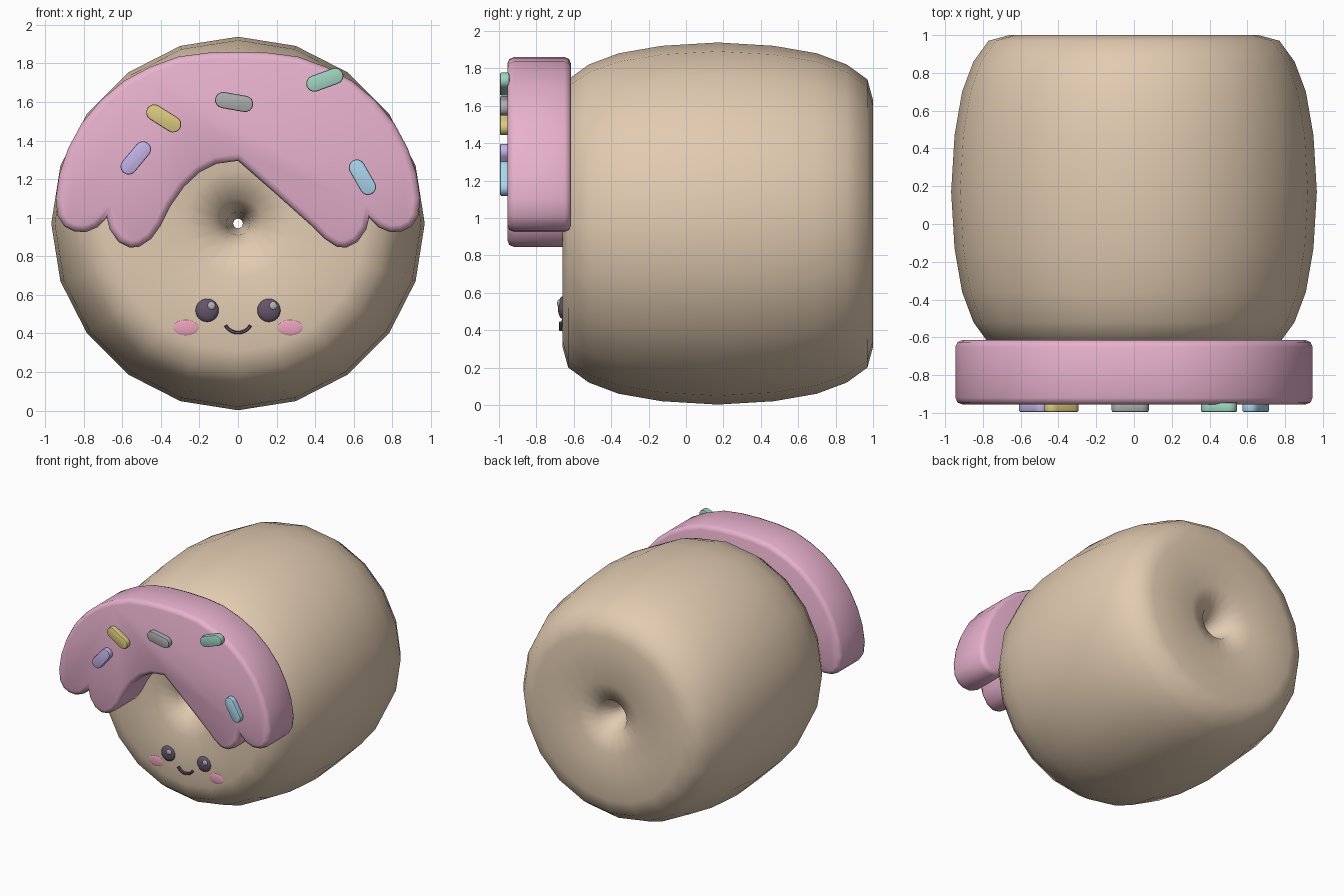
import bpy, bmesh
from math import sin, cos, pi, radians

if "Cube" in bpy.data.objects:
    bpy.data.objects.remove(bpy.data.objects["Cube"])

CZ = 0.97  # height of the doughnut axis


def mat(name, col):
    m = bpy.data.materials.new(name)
    m.diffuse_color = (*col, 1)
    m.use_nodes = True
    m.node_tree.nodes["Principled BSDF"].inputs["Base Color"].default_value = m.diffuse_color
    return m


DOUGH = mat("dough", (0.76, 0.60, 0.44))
PINK = mat("icing", (0.80, 0.44, 0.61))
DARK = mat("dark", (0.13, 0.09, 0.14))
BLUSH = mat("blush", (0.83, 0.36, 0.50))
WHITE = mat("shine", (0.45, 0.45, 0.47))


def finish(bm, name, material, angle=40):
    bmesh.ops.recalc_face_normals(bm, faces=bm.faces[:])
    me = bpy.data.meshes.new(name)
    bm.to_mesh(me)
    bm.free()
    ob = bpy.data.objects.new(name, me)
    bpy.context.collection.objects.link(ob)
    me.materials.append(material)
    bpy.context.view_layer.objects.active = ob
    ob.select_set(True)
    bpy.ops.object.shade_smooth_by_angle(angle=radians(angle))
    ob.select_set(False)
    return ob


def prism(name, outline, y0, y1, material, bevel=0.0, segs=2, angle=40):
    """Extrude an x/z outline from y0 (front) to y1, rounding both rims."""
    bm = bmesh.new()
    rings = [[bm.verts.new((x, y, z)) for x, z in outline] for y in (y0, y1)]
    caps = [bm.faces.new(r) for r in rings]
    n = len(outline)
    for i in range(n):
        j = (i + 1) % n
        bm.faces.new((rings[0][i], rings[0][j], rings[1][j], rings[1][i]))
    bmesh.ops.recalc_face_normals(bm, faces=bm.faces[:])
    if bevel:
        rim = [e for f in caps for e in f.edges]
        bmesh.ops.bevel(bm, geom=rim, offset=bevel, segments=segs, profile=0.5,
                        affect='EDGES', clamp_overlap=False)
    return finish(bm, name, material, angle)


# Dough: 20-sided barrel-like ring around y with pinched centre hole
half = [(0.968, 0), (0.95, 0.30), (0.91, 0.53), (0.85, 0.69), (0.77, 0.80),
        (0.66, 0.83), (0.48, 0.83), (0.28, 0.825), (0.13, 0.77), (0.06, 0.62),
        (0.025, 0.35)]
profile = [(r, -y) for r, y in half[::-1]] + half[1:]
bm = bmesh.new()
N = 20
rings = [[bm.verts.new((r * sin(2 * pi * k / N), 0.17 + y, CZ + r * cos(2 * pi * k / N)))
          for k in range(N)] for r, y in profile]
for i in range(len(rings)):
    a, b = rings[i], rings[(i + 1) % len(rings)]
    for k in range(N):
        m = (k + 1) % N
        bm.faces.new((a[k], a[m], b[m], b[k]))
finish(bm, "dough_body", DOUGH, 60)

# Icing: dripping crescent in front of the dough
outer = [(0.16, 1.855), (0.31, 1.835), (0.46, 1.78), (0.59, 1.71), (0.71, 1.61),
         (0.81, 1.49), (0.88, 1.36), (0.925, 1.23), (0.945, 1.10), (0.935, 1.01),
         (0.90, 0.955), (0.85, 0.93), (0.79, 0.925), (0.73, 0.95), (0.68, 1.0),
         (0.665, 0.94), (0.62, 0.875), (0.56, 0.845), (0.51, 0.85), (0.45, 0.89)]
arch = [(-0.40, 0.96), (-0.35, 1.06), (-0.28, 1.16), (-0.20, 1.235),
        (-0.11, 1.28), (0, 1.295)]
outline = ([(0, 1.86)] + outer + [(0.39, 0.95), (0.2, 1.12)] + arch[::-1]
           + [(-x, z) for x, z in outer[::-1]])
prism("icing", outline, -0.955, -0.615, PINK, 0.035, 2, 60)


# Sprinkles: flat capsules
def capsule(cx, cz, deg, length=0.20, r=0.042):
    pts = []
    t = radians(deg)
    for side in (1, -1):
        for i in range(9):
            a = -pi / 2 + pi * i / 8
            x = side * (length / 2 - r + r * cos(a))
            z = side * r * sin(a)
            pts.append((cx + x * cos(t) - z * sin(t), cz + x * sin(t) + z * cos(t)))
    return pts


for name, x, z, deg, col in (
        ("yellow", -0.385, 1.515, -32, (0.72, 0.60, 0.22)),
        ("grey", -0.02, 1.60, -10, (0.42, 0.42, 0.42)),
        ("green", 0.45, 1.715, 20, (0.35, 0.66, 0.53)),
        ("purple", -0.53, 1.31, 50, (0.55, 0.45, 0.80)),
        ("blue", 0.645, 1.21, -60, (0.40, 0.66, 0.83))):
    prism("sprinkle_" + name, capsule(x, z, deg), -0.995, -0.945, mat(name, col), 0.008, 2)


# Face: domed eyes with shine, flat cheeks, curved smile
def blob(name, loc, scale, material):
    bm = bmesh.new()
    bmesh.ops.create_uvsphere(bm, u_segments=24, v_segments=12, radius=1)
    bmesh.ops.scale(bm, vec=scale, verts=bm.verts[:])
    bmesh.ops.translate(bm, vec=loc, verts=bm.verts[:])
    finish(bm, name, material, 60)


for s, side in ((-1, "left"), (1, "right")):
    blob("eye_" + side, (s * 0.16, -0.66, 0.52), (0.06, 0.025, 0.06), DARK)
    blob("eye_shine_" + side, (s * 0.16 + 0.022, -0.679, 0.543), (0.021, 0.01, 0.021), WHITE)
    blob("cheek_" + side, (s * 0.27, -0.658, 0.43), (0.067, 0.008, 0.041), BLUSH)

arc = [radians(-150 + 120 * i / 12) for i in range(13)]
smile = ([(0.083 * cos(a), 0.479 + 0.083 * sin(a)) for a in arc]
         + [(0.066 * cos(a), 0.479 + 0.066 * sin(a)) for a in arc[::-1]])
prism("smile", smile, -0.68, -0.65, DARK, 0.004, 1)
